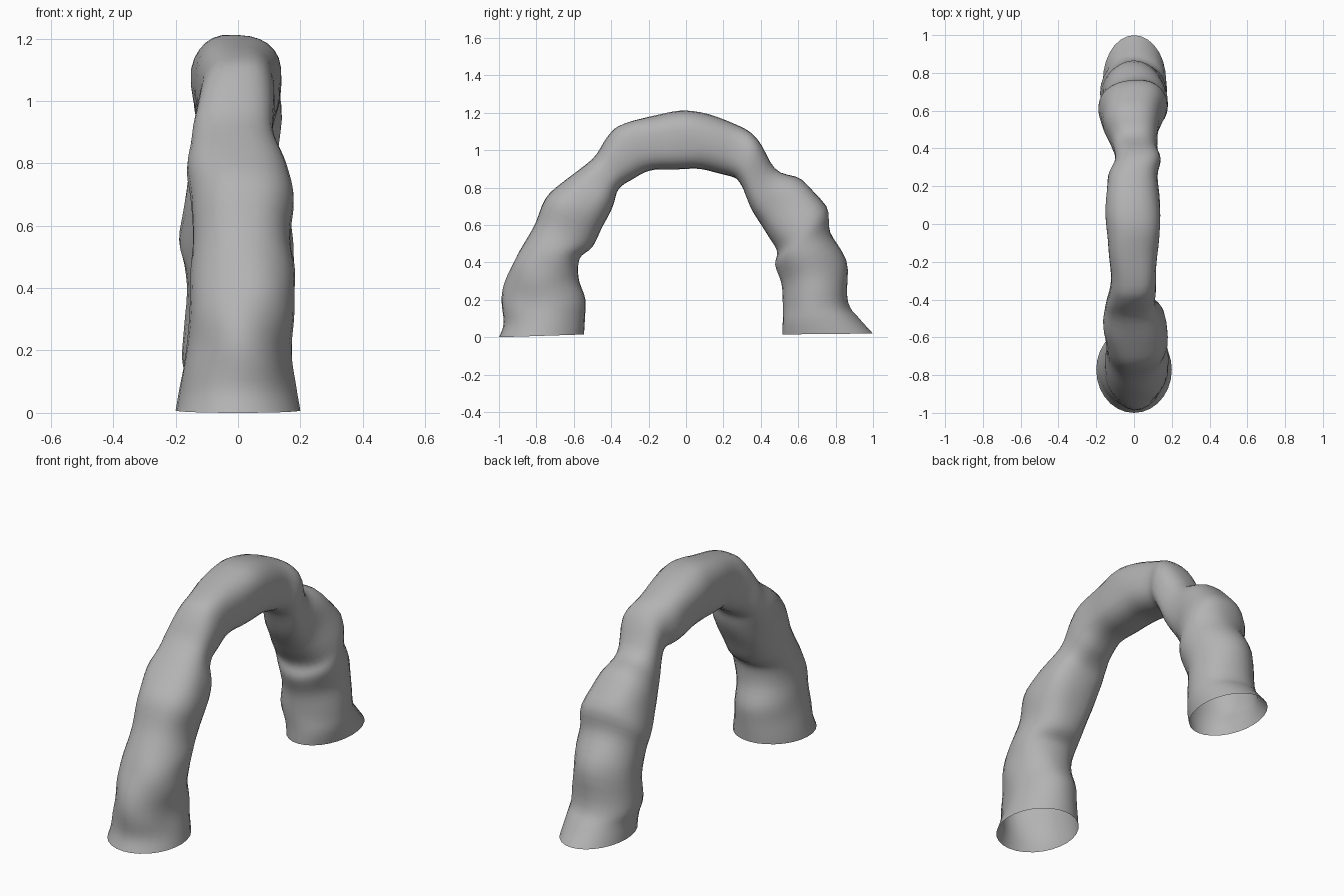
import bpy, bmesh, math
from mathutils import Vector, noise

if "Cube" in bpy.data.objects:
    bpy.data.objects.remove(bpy.data.objects["Cube"])

SIDES = 28
STEPS = 4

# Outer (y, z) and inner (y, z) edge of each section of the tube
edges = [
    (-1.00, 0.00, -0.545, 0.015), (-0.97, 0.08, -0.54, 0.09),
    (-0.98, 0.20, -0.535, 0.20), (-0.955, 0.33, -0.57, 0.32),
    (-0.90, 0.44, -0.565, 0.42), (-0.815, 0.58, -0.50, 0.48),
    (-0.755, 0.74, -0.45, 0.58), (-0.64, 0.845, -0.39, 0.71),
    (-0.50, 0.95, -0.36, 0.79), (-0.42, 1.07, -0.29, 0.845),
    (-0.33, 1.145, -0.20, 0.89), (-0.08, 1.205, -0.06, 0.90),
    (0.08, 1.205, 0.08, 0.895), (0.27, 1.14, 0.23, 0.865),
    (0.38, 1.06, 0.29, 0.82), (0.475, 0.905, 0.36, 0.67),
    (0.62, 0.84, 0.43, 0.56), (0.75, 0.70, 0.485, 0.46),
    (0.77, 0.56, 0.48, 0.39), (0.855, 0.41, 0.51, 0.29),
    (0.87, 0.19, 0.515, 0.19), (0.92, 0.11, 0.515, 0.09),
    (1.00, 0.02, 0.515, 0.015),
]
# Left and right extent in x of each section
widths = [
    (-0.20, 0.20), (-0.185, 0.185), (-0.165, 0.17), (-0.155, 0.18),
    (-0.15, 0.185), (-0.14, 0.17), (-0.15, 0.175), (-0.16, 0.165),
    (-0.15, 0.12), (-0.13, 0.115), (-0.12, 0.115), (-0.145, 0.135),
    (-0.15, 0.14), (-0.14, 0.125), (-0.10, 0.14), (-0.12, 0.12),
    (-0.16, 0.135), (-0.185, 0.175), (-0.17, 0.18), (-0.165, 0.165),
    (-0.185, 0.17), (-0.165, 0.175), (-0.165, 0.17),
]
keys = [e + w for e, w in zip(edges, widths)]


def spline(a, b, c, d, t):
    """Smooth value between b and c."""
    return b + 0.5 * t * (c - a + t * (2*a - 5*b + 4*c - d + t * (3*(b - c) + d - a)))


def power(v, e):
    return math.copysign(abs(v) ** e, v)


# Refine the sections along the arch
sections = []
last = len(keys) - 1
for i in range(last):
    near = [keys[max(0, min(last, i + k))] for k in (-1, 0, 1, 2)]
    for s in range(STEPS):
        sections.append([spline(*v, s / STEPS) for v in zip(*near)])
sections.append(list(keys[-1]))

# Loft oval rings into an open-ended rocky arch, squarer near the top
bm = bmesh.new()
rings = []
for yo, zo, yi, zi, xl, xr in sections:
    outer, inner = Vector((0, yo, zo)), Vector((0, yi, zi))
    mid, half = (outer + inner) / 2, (outer - inner) / 2
    e = 1 - 0.22 * max(0, min(1, (mid.z - 0.3) / 0.6))
    ring = []
    for k in range(SIDES):
        a = 2 * math.pi * k / SIDES
        c, s = power(math.cos(a), e), power(math.sin(a), e)
        p = mid + half * c
        p.x = (xl + xr) / 2 + (xr - xl) / 2 * s
        # Worn rock lumps, fading out at the feet
        lump = 0.06 * noise.noise(p * 6.5) * min(1, mid.z / 0.15)
        p = mid + (p - mid) * (1 + lump)
        p.x = max(-0.2, min(0.2, p.x))
        ring.append(bm.verts.new(p))
    rings.append(ring)
for r0, r1 in zip(rings, rings[1:]):
    for k in range(SIDES):
        n = (k + 1) % SIDES
        bm.faces.new((r0[k], r0[n], r1[n], r1[k]))
bmesh.ops.recalc_face_normals(bm, faces=bm.faces)
mesh = bpy.data.meshes.new("rock_arch")
bm.to_mesh(mesh)
bm.free()

# Dark stone colour
stone = bpy.data.materials.new("stone")
stone.diffuse_color = (0.45, 0.45, 0.45, 1)
stone.use_nodes = True
stone.node_tree.nodes["Principled BSDF"].inputs["Base Color"].default_value = stone.diffuse_color
mesh.materials.append(stone)

arch = bpy.data.objects.new("rock_arch", mesh)
bpy.context.collection.objects.link(arch)
bpy.context.view_layer.objects.active = arch
arch.select_set(True)
bpy.ops.object.shade_smooth_by_angle(angle=math.radians(50))
